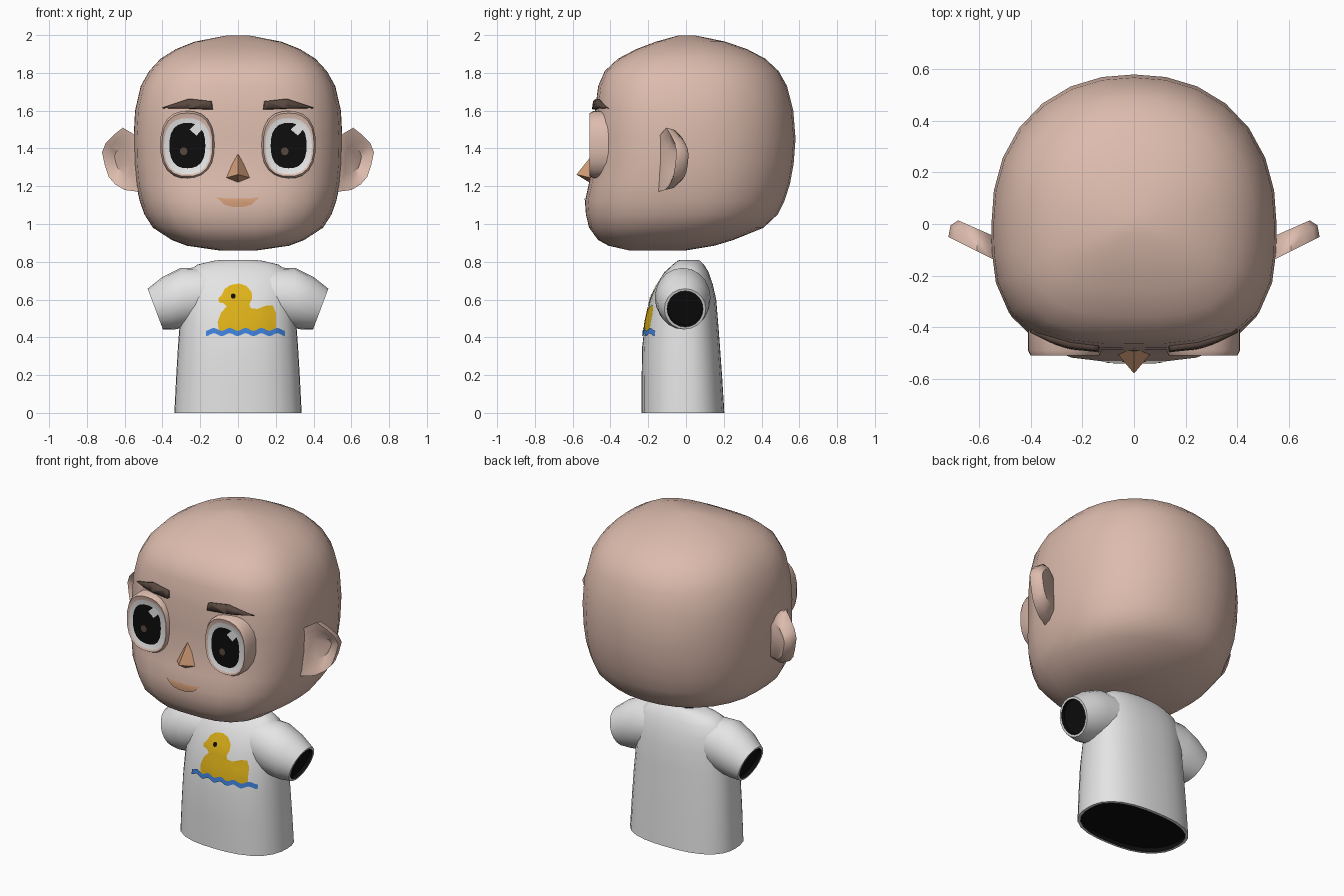
import bpy, bmesh, math
from mathutils import Vector
from mathutils.bvhtree import BVHTree

if "Cube" in bpy.data.objects:
    bpy.data.objects.remove(bpy.data.objects["Cube"])


def material(name, r, g, b):
    m = bpy.data.materials.new(name)
    m.diffuse_color = (r, g, b, 1)
    m.use_nodes = True
    m.node_tree.nodes["Principled BSDF"].inputs["Base Color"].default_value = m.diffuse_color
    return m


SKIN = material("skin", .72, .50, .42)
WHITE = material("white cloth", .78, .78, .78)
BLACK = material("black", .004, .004, .004)
BROWN = material("dark brown", .10, .065, .05)
TAN = material("tan", .65, .34, .19)
YELLOW = material("yellow", .74, .45, .01)
BLUE = material("blue", .05, .22, .70)


def finish(name, bm, mats, angle=50, mirror=False):
    me = bpy.data.meshes.new(name)
    bm.to_mesh(me)
    bm.free()
    for m in mats:
        me.materials.append(m)
    if angle:
        for p in me.polygons:
            p.use_smooth = True
        me.set_sharp_from_angle(angle=math.radians(angle))
    ob = bpy.data.objects.new(name, me)
    bpy.context.collection.objects.link(ob)
    if mirror:
        ob.modifiers.new("mirror", 'MIRROR')
    return ob


def loft(name, rings, mats, dark=(), caps=(0, 0), angle=50, mirror=False):
    """Skin a list of rings; bands listed in dark use slot 1; caps give end slots."""
    bm = bmesh.new()
    vs = [[bm.verts.new(p) for p in r] for r in rings]
    n = len(vs[0])
    for i in range(len(vs) - 1):
        for j in range(n):
            k = (j + 1) % n
            f = bm.faces.new((vs[i][j], vs[i][k], vs[i + 1][k], vs[i + 1][j]))
            f.material_index = 1 if i in dark else 0
    for ring, slot in zip((vs[0], vs[-1]), caps):
        if slot is not None:
            bm.faces.new(ring).material_index = slot
    bmesh.ops.recalc_face_normals(bm, faces=bm.faces)
    return finish(name, bm, mats, angle, mirror)


def oval(w, yf, yb, z, yc=0.0, nf=2.5, nb=2.5, n=28):
    """Horizontal squarish ring with separate front and back depth."""
    pts = []
    for i in range(n):
        a = 2 * math.pi * i / n
        c, s = math.cos(a), math.sin(a)
        e = nf if s < 0 else nb
        r = (abs(c) ** e + abs(s) ** e) ** (-1 / e)
        pts.append((w * r * c, yc + (yb - yc if s > 0 else yc - yf) * r * s, z))
    return pts


def upright(cx, y, cz, rx, rz, e=2.5, n=24):
    return [(cx + x, y, cz + z) for x, z, _ in oval(rx, -rz, rz, 0, 0, e, e, n)]


def decal(name, outline, mat, target, offset, step=.04, mirror=False):
    """Cut a flat outline into strips and wrap it on the front of target."""
    me = target.data
    tree = BVHTree.FromPolygons([v.co for v in me.vertices],
                                [tuple(p.vertices) for p in me.polygons])
    bm = bmesh.new()
    f = bm.faces.new([bm.verts.new((x, 0, z)) for x, z in outline])
    f.normal_update()
    if f.normal.y > 0:
        f.normal_flip()
    bmesh.ops.triangulate(bm, faces=[f])
    for axis in (0, 2):
        for i in range(-12, 50):
            co, no = Vector(), Vector()
            co[axis], no[axis] = i * step + .003, 1
            bmesh.ops.bisect_plane(bm, geom=bm.verts[:] + bm.edges[:] + bm.faces[:],
                                   plane_co=co, plane_no=no)
    for v in bm.verts:
        hit = tree.ray_cast(Vector((v.co.x, -2, v.co.z)), Vector((0, 1, 0)))[0]
        v.co.y = (hit.y if hit else 0) - offset
    bm.normal_update()
    return finish(name, bm, [mat], 50, mirror)


# Head: half width, front y, back y, z, centre y
head_rows = [
    (.10, -.30, .00, .86, -.15), (.27, -.41, .15, .885, -.12),
    (.35, -.465, .25, .915, -.1), (.45, -.513, .41, .98, -.04),
    (.495, -.53, .485, 1.05, 0), (.52, -.535, .52, 1.12, 0),
    (.54, -.515, .55, 1.21, 0), (.55, -.493, .57, 1.32, 0),
    (.553, -.49, .58, 1.45, 0), (.545, -.482, .568, 1.60, 0),
    (.515, -.465, .535, 1.73, 0), (.47, -.43, .49, 1.81, 0),
    (.41, -.36, .42, 1.875, 0), (.33, -.265, .325, 1.925, 0),
    (.23, -.16, .21, 1.965, 0), (.06, -.04, .05, 1.998, 0),
]
head = loft("head", [oval(*r, nf=3.1, nb=2.2) for r in head_rows], [SKIN])

# Ears: cupped front, outline, rounded back
ear = [(.52, 1.45), (.56, 1.48), (.61, 1.51), (.66, 1.47), (.70, 1.43), (.72, 1.38),
       (.705, 1.31), (.685, 1.25), (.65, 1.21), (.60, 1.18), (.52, 1.17), (.52, 1.3)]


def ear_ring(k, dy, slope=.5):
    return [(.60 + (x - .60) * k, -.14 + (x - .54) * slope + dy, 1.34 + (z - 1.34) * k)
            for x, z in ear]


loft("ears", [ear_ring(.45, .03), ear_ring(.75, .01), ear_ring(1, 0),
              ear_ring(.93, .045), ear_ring(.68, .10, .3)], [SKIN], mirror=True)

# Eye rims with white eyeballs as the front cap
EX, EZ = .268, 1.42
loft("eye_rims", [upright(EX, -.38, EZ, .143, .178), upright(EX, -.49, EZ, .143, .178),
                  upright(EX, -.51, EZ, .134, .167), upright(EX, -.503, EZ - .008, .123, .148)],
     [SKIN, WHITE], caps=(0, 1), mirror=True)


def plate(name, pts, mat, mirror=False):
    bm = bmesh.new()
    f = bm.faces.new([bm.verts.new(p) for p in pts])
    f.normal_update()
    if f.normal.y > 0:
        f.normal_flip()
    return finish(name, bm, [mat], 0, mirror)


# Pupils, highlights and glints
plate("pupils", upright(EX, -.506, 1.415, .095, .12), BLACK, True)
for side, label in ((-1, "right"), (1, "left")):
    cx = side * EX + .053
    plate(label + "_eye_highlight", [(cx - .042, -.509, 1.50), (cx - .002, -.509, 1.537),
          (cx + .034, -.509, 1.512), (cx - .004, -.509, 1.468)], WHITE)
    plate(label + "_eye_glint", upright(side * EX - .02, -.509, 1.385, .02, .021, 2, 12), BROWN)

# Eyebrows
brow = decal("eyebrows", [(.135, 1.608), (.14, 1.65), (.26, 1.663), (.405, 1.615), (.27, 1.613)],
             BROWN, head, .02, .08, mirror=True)
solid = brow.modifiers.new("thickness", 'SOLIDIFY')
solid.thickness = .03
solid.offset = -1

# Nose: four sided pyramid
bm = bmesh.new()
top, left, low, right, tip = [bm.verts.new(p) for p in (
    (0, -.485, 1.38), (-.08, -.485, 1.24), (0, -.50, 1.213), (.08, -.485, 1.24), (0, -.58, 1.262))]
for tri in ((top, left, tip), (left, low, tip), (low, right, tip), (right, top, tip)):
    bm.faces.new(tri)
bm.faces.new((top, right, low, left))
bmesh.ops.recalc_face_normals(bm, faces=bm.faces)
finish("nose", bm, [TAN], 0)

# Mouth
decal("mouth", [(-.115, 1.142), (-.06, 1.135), (.06, 1.135), (.115, 1.142), (.07, 1.102),
                (.03, 1.09), (-.03, 1.09), (-.07, 1.102)], TAN, head, .007)

# Shirt body: dark recessed hem, sides, shoulders, dark neck hole
body_rows = [
    (.32, -.22, .185, .025), (.32, -.22, .185, 0), (.337, -.235, .203, 0),
    (.328, -.235, .192, .18), (.318, -.232, .18, .35), (.308, -.217, .17, .48),
    (.30, -.19, .16, .60), (.295, -.155, .142, .68), (.27, -.115, .12, .745),
    (.215, -.07, .095, .785), (.13, -.045, .075, .805), (.085, -.03, .06, .81),
    (.07, -.022, .052, .806), (.068, -.02, .05, .79),
]
shirt = loft("shirt_body", [oval(*r, yc=.0) for r in body_rows], [WHITE, BLACK],
             dark=(0, 12), caps=(1, 1))


# Sleeves: tilted rings with a dark recessed opening
def sleeve_ring(cx, cz, h, tilt, yf, yb, n=20):
    ring = []
    for i in range(n):
        a = 2 * math.pi * i / n
        u = h * math.sin(a)
        ring.append((cx + u * math.sin(tilt), (yf + yb) / 2 + (yb - yf) / 2 * math.cos(a),
                     cz + u * math.cos(tilt)))
    return ring


loft("sleeves", [sleeve_ring(.14, .63, .14, 0, -.14, .12),
                 sleeve_ring(.29, .61, .158, .08, -.165, .13),
                 sleeve_ring(.37, .58, .142, .22, -.15, .122),
                 sleeve_ring(.438, .55, .115, .36, -.115, .105),
                 sleeve_ring(.438, .55, .102, .36, -.10, .09),
                 sleeve_ring(.42, .557, .10, .36, -.098, .088)],
     [WHITE, BLACK], dark=(4,), caps=(None, 1), mirror=True)

# Printed duck, its eye, and water
decal("duck_print", [
    (-.105, .605), (-.085, .625), (-.072, .655), (-.04, .677), (.005, .685), (.045, .672),
    (.072, .64), (.075, .605), (.06, .575), (.068, .555), (.10, .55), (.15, .568), (.185, .568),
    (.2, .53), (.2, .43), (-.1, .43), (-.108, .48), (-.09, .53), (-.06, .563), (-.075, .58),
    (-.1, .585)], YELLOW, shirt, .004)
decal("duck_eye", [(-.025 + .013 * math.cos(i * math.pi / 5), .618 + .014 * math.sin(i * math.pi / 5))
                   for i in range(10)], BLACK, shirt, .007)
xs = [-.17 + .42 * i / 30 for i in range(31)]
wave = [(x, .428 + .008 * math.cos((x - .04) * 2 * math.pi / .084)) for x in xs]
decal("water_print", [(x, z + .014) for x, z in wave] + [(x, z - .014) for x, z in reversed(wave)],
      BLUE, shirt, .007)
